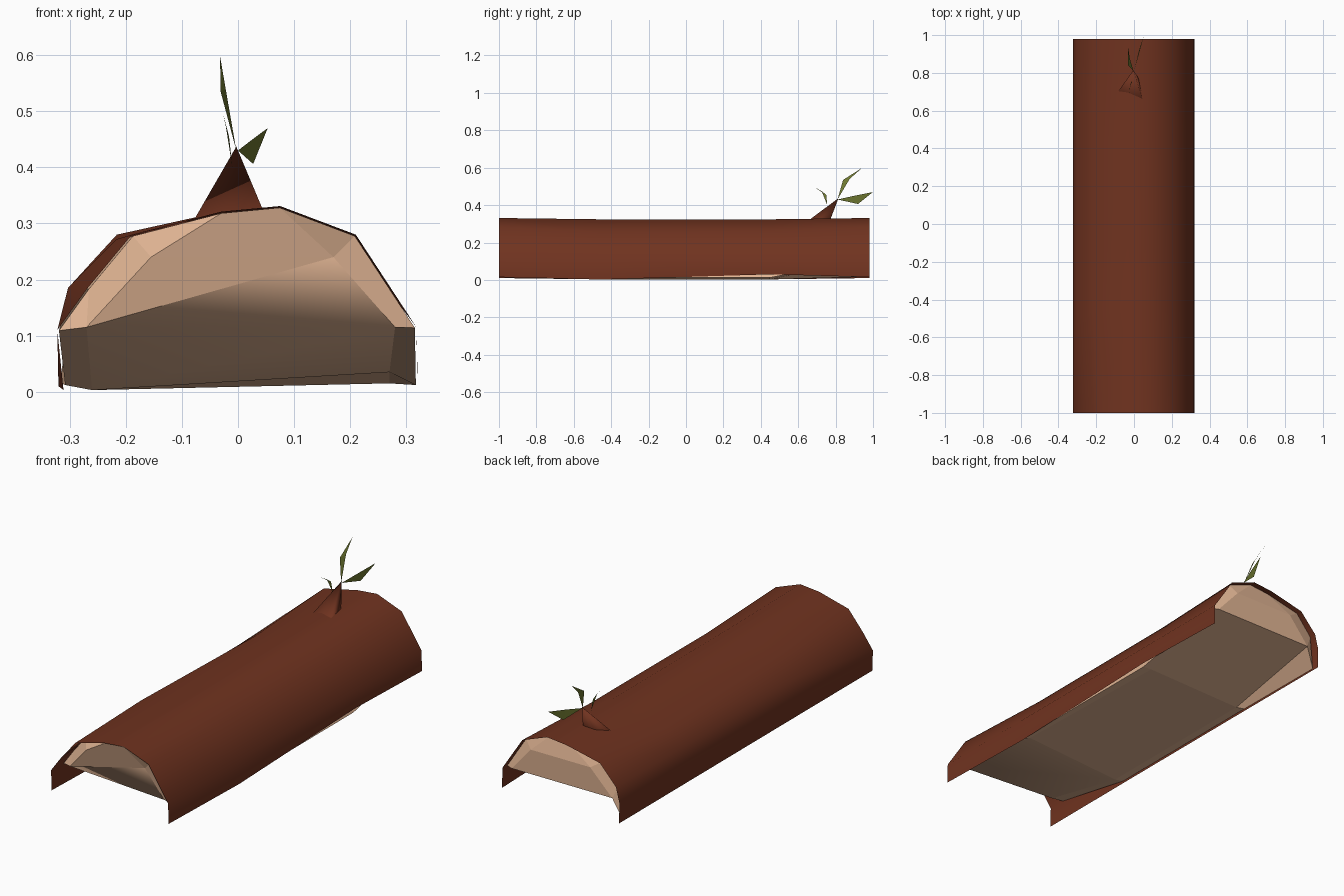
import bpy, bmesh

cube = bpy.data.objects.get("Cube")
if cube:
    bpy.data.objects.remove(cube, do_unlink=True)


def material(name, rgb):
    m = bpy.data.materials.new(name)
    m.use_nodes = True
    m.diffuse_color = (*rgb, 1)
    node = next(n for n in m.node_tree.nodes if n.type == 'BSDF_PRINCIPLED')
    node.inputs["Base Color"].default_value = (*rgb, 1)
    node.inputs["Roughness"].default_value = 0.9
    return m


bark_brown = material("bark brown", (0.162, 0.033, 0.014))
wood_tan = material("wood tan", (0.77, 0.47, 0.30))
leaf_green = material("leaf green", (0.155, 0.185, 0.03))


def build(name, verts, faces, mat, smooth=(), closed=False):
    mesh = bpy.data.meshes.new(name)
    mesh.from_pydata(verts, [], faces)
    for i, p in enumerate(mesh.polygons):
        p.use_smooth = i in smooth
    if closed:
        bm = bmesh.new()
        bm.from_mesh(mesh)
        bmesh.ops.recalc_face_normals(bm, faces=bm.faces)
        bm.to_mesh(mesh)
        bm.free()
    mesh.materials.append(mat)
    ob = bpy.data.objects.new(name, mesh)
    bpy.context.collection.objects.link(ob)
    return ob


# Cross-section of the half log, from the -x foot over the top to the +x foot
ARCH = [(-.32, .01), (-.322, .11), (-.303, .185), (-.216, .28), (-.03, .321),
        (.075, .331), (.21, .28), (.318, .115), (.32, .015)]
STATIONS = [-1, -.45, .45, .98]
RIGHT_FOOT = [.015, .002, .03, .015]
LEFT_SAG = [0, .008, .03, 0]            # how far each shoulder sinks
RIGHT_SAG = [0, .022, .02, 0]


def section(k):
    """Arch outline at one station: sagging shoulders in the middle, narrower in front."""
    pts = [list(p) for p in ARCH]
    pts[-1][1] = RIGHT_FOOT[k]
    pts[3][1] -= LEFT_SAG[k]
    pts[6][1] -= RIGHT_SAG[k]
    if k in (1, 2):
        pts[0] = [-.311, .003]
        for p in pts[4:6]:
            p[1] -= .007
    if k == 0:
        pts[2][0] += .035
        pts[3][0] += .027
    return pts


# Bark: one thin curved sheet
verts, faces = [], []
n = len(ARCH)
for k, y in enumerate(STATIONS):
    verts += [(x, y, z) for x, z in section(k)]
for k in range(len(STATIONS) - 1):
    for i in range(n - 1):
        a = k * n + i
        faces.append((a, a + 1, a + n + 1, a + n))
build("bark", verts, faces, bark_brown, smooth=range(len(faces)))

# Wood core: fills the arch, sinks to the ground between the raised ends
verts, faces = [], []
m = n                                   # seven arch points plus two underside corners
for k, y in enumerate(STATIONS):
    ring = [(x * .991, z * .991) for x, z in section(k)[1:-1]]
    if k in (1, 2):
        ring[0], ring[-1] = (-.308, .012), (.317, .012)
        ring += [(.27, .035 if k == 1 else .015), (-.26, .003)]
    else:
        ring += [(.28, .115), (-.27, .115)]
    if k == 3:
        ring[0] = (-.316, .016)
    verts += [(x, y * .997, z) for x, z in ring]
for k in range(len(STATIONS) - 1):
    for i in range(m):
        j = (i + 1) % m
        faces.append((k * m + i, k * m + j, (k + 1) * m + j, (k + 1) * m + i))
smooth = {7}                            # front underside blends into the lower end face

# Bevelled end caps: depth of each rim point behind the bark's edge, then of the inner pair
CAPS = [(0, 1, [.09, .09, .075, .01, .0, .01, .01, .02, .07], (.035, .03)),
        (3, -1, [.03, .03, .025, .025, .025, .025, .03, .015, .015], (.01, .01))]
for k, inward, depths, inner in CAPS:
    o = k * m
    y = STATIONS[k]
    for i, depth in enumerate(depths):
        x, _, z = verts[o + i]
        verts[o + i] = (x, y + inward * (depth + .003), z)
    hi_l = len(verts)
    hi_r = hi_l + 1
    verts += [(-.155, y + inward * inner[0], .24), (.17, y + inward * inner[1], .24)]
    low_r, low_l = o + 7, o + 8
    faces += [(o, o + 1, low_l), (o + 1, o + 2, hi_l, low_l),
              (o + 2, o + 3, hi_l), (o + 3, o + 4, hi_r, hi_l),
              (o + 4, o + 5, hi_r), (o + 5, o + 6, low_r, hi_r),
              (low_l, hi_l, hi_r), (low_l, hi_r, low_r)]
    if k == 0:
        smooth.add(len(faces) - 1)
build("wood_core", verts, faces, wood_tan, smooth, closed=True)

# Broken branch stub leaning to the back
stub = [(-.085, .70, .295), (.047, .655, .318), (.025, .77, .318), (-.04, .76, .3),
        (-.003, .815, .437)]
build("branch_stub", stub,
      [(i, (i + 1) % 4, 4) for i in range(4)] + [(3, 2, 1, 0)], bark_brown,
      smooth=range(4), closed=True)

# Leaves: root, upper side, tip, lower side
LEAVES = {
    "tall_leaf": [(-.003, .81, .43), (-.031, .84, .535), (-.032, .94, .598), (-.022, .875, .54)],
    "back_leaf": [(0, .81, .43), (.026, .9, .45), (.053, 1, .47), (.027, .92, .406)],
    "small_leaf": [(-.01, .755, .40), (-.016, .75, .455), (-.027, .685, .497), (-.022, .725, .475)],
}
for name, pts in LEAVES.items():
    build(name, pts, [(0, 1, 3), (1, 2, 3)], leaf_green)
